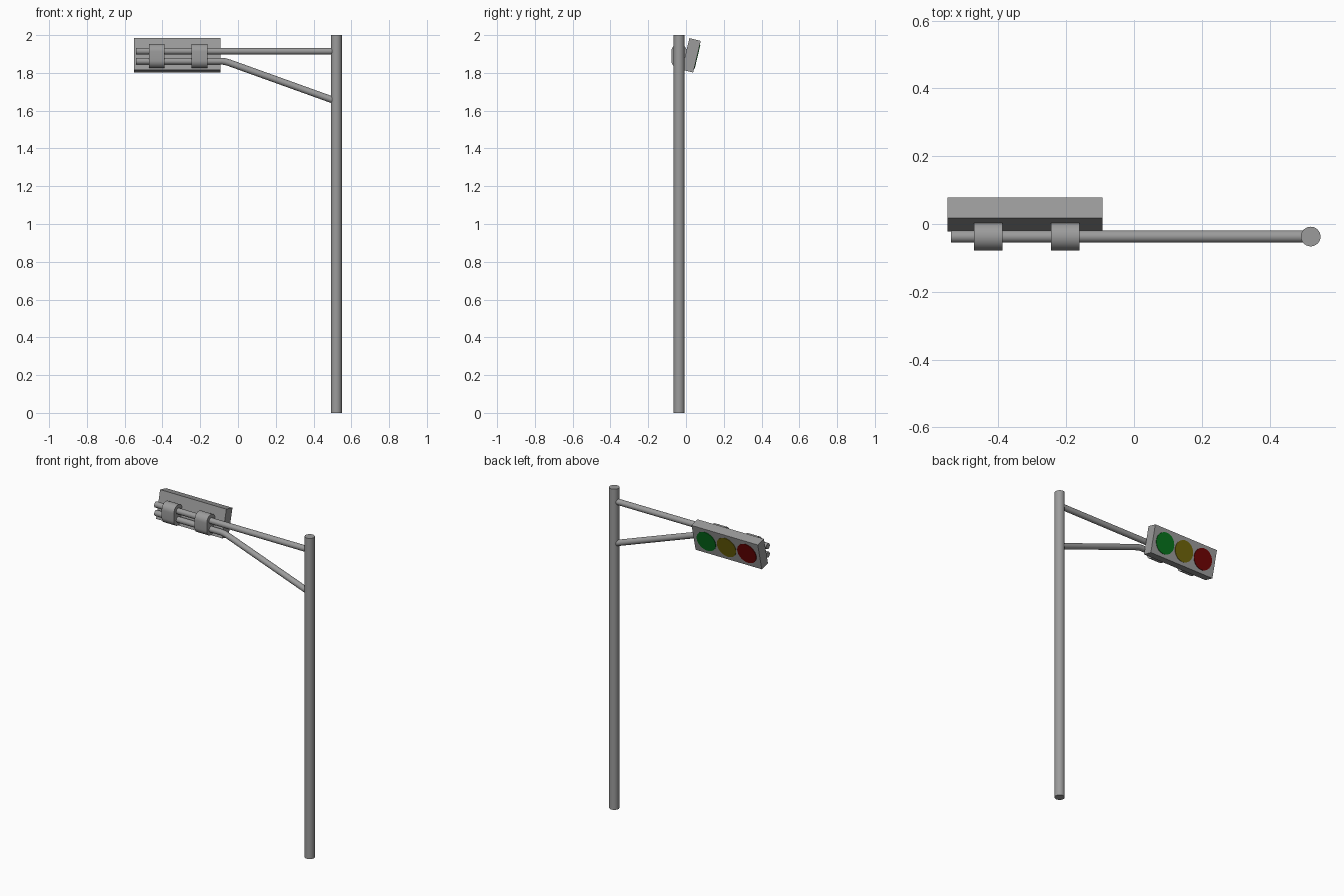
import bpy, bmesh, math
from mathutils import Matrix, Vector

if "Cube" in bpy.data.objects:
    bpy.data.objects.remove(bpy.data.objects["Cube"])

Y = -0.037           # plane of the pole and arms
TILT = math.radians(-13.5)
GREY = bpy.data.materials.new("dark_grey_metal")
GREY.diffuse_color = (0.33, 0.33, 0.33, 1)
GREY.use_nodes = True
GREY.node_tree.nodes["Principled BSDF"].inputs["Base Color"].default_value = GREY.diffuse_color


def finish(name, bm, color=None, smooth=True):
    bmesh.ops.recalc_face_normals(bm, faces=bm.faces[:])
    me = bpy.data.meshes.new(name)
    bm.to_mesh(me)
    bm.free()
    ob = bpy.data.objects.new(name, me)
    bpy.context.collection.objects.link(ob)
    if smooth:
        bpy.ops.object.select_all(action='DESELECT')
        ob.select_set(True)
        bpy.context.view_layer.objects.active = ob
        bpy.ops.object.shade_smooth_by_angle(angle=math.radians(35))
    mat = GREY
    if color:
        mat = bpy.data.materials.new(name)
        mat.diffuse_color = color
        mat.use_nodes = True
        mat.node_tree.nodes["Principled BSDF"].inputs["Base Color"].default_value = mat.diffuse_color
    me.materials.append(mat)
    return ob


def cylinder(name, r, depth, matrix, color=None):
    bm = bmesh.new()
    bmesh.ops.create_cone(bm, cap_ends=True, segments=32, radius1=r, radius2=r,
                          depth=depth, matrix=matrix)
    return finish(name, bm, color)


def tube(name, points, r, sides=24):
    """Sweep a circle along a path in the xz plane, mitred at the bends."""
    pts = [Vector((x, Y, z)) for x, z in points]
    bm = bmesh.new()
    rings = []
    for i, p in enumerate(pts):
        a = (p - pts[max(i - 1, 0)]).normalized()
        b = (pts[min(i + 1, len(pts) - 1)] - p).normalized()
        t = (a + b).normalized()
        n = Vector((-t.z, 0, t.x))
        rings.append([bm.verts.new(p + r * (math.cos(u) * n + math.sin(u) * Vector((0, 1, 0))))
                      for u in (2 * math.pi * k / sides for k in range(sides))])
    for q, s in zip(rings, rings[1:]):
        for k in range(sides):
            j = (k + 1) % sides
            bm.faces.new((q[k], q[j], s[j], s[k]))
    bm.faces.new(rings[0])
    bm.faces.new(rings[-1])
    return finish(name, bm)


def clamp(name, x, width=0.084, r=0.041, z0=1.866, z1=1.913):
    """Stadium-shaped block wrapped round both arms."""
    bm = bmesh.new()
    loop = []
    for zc, start in ((z1, 0), (z0, math.pi)):
        for k in range(17):
            u = start + math.pi * k / 16
            loop.append(bm.verts.new((x - width / 2, Y + r * math.cos(u), zc + r * math.sin(u))))
    face = bm.faces.new(loop)
    ext = bmesh.ops.extrude_face_region(bm, geom=[face], use_keep_orig=True)
    bmesh.ops.translate(bm, vec=(width, 0, 0),
                        verts=[v for v in ext['geom'] if isinstance(v, bmesh.types.BMVert)])
    return finish(name, bm)


# Pole
cylinder("pole", 0.029, 2.0, Matrix.Translation((0.521, Y, 1.0)))

# Straight upper arm and bent lower brace
tube("upper_arm", [(-0.54, 1.915), (0.52, 1.915)], 0.018)
tube("lower_arm", [(-0.54, 1.862), (-0.085, 1.862), (-0.065, 1.859),
                   (-0.045, 1.853), (0.52, 1.650)], 0.018)

# Clamps
for i, x in enumerate((-0.43, -0.203)):
    clamp(f"clamp_{i + 1}", x)

# Tilted signal housing
frame = Matrix.Translation((-0.3215, 0.028, 1.893)) @ Matrix.Rotation(TILT, 4, 'X')
bm = bmesh.new()
bmesh.ops.create_cube(bm, size=1, matrix=frame @ Matrix.Diagonal((0.457, 0.062, 0.172, 1)))
finish("signal_housing", bm, smooth=False)

# Lamps on the rear-facing side
for name, dx, col in (("red_lamp", -0.14, (0.16, 0.001, 0.001, 1)),
                      ("yellow_lamp", 0.0, (0.16, 0.13, 0.003, 1)),
                      ("green_lamp", 0.14, (0.002, 0.17, 0.012, 1))):
    m = frame @ Matrix.Translation((dx, 0.030, 0)) @ Matrix.Rotation(math.pi / 2, 4, 'X')
    cylinder(name, 0.065, 0.008, m, col)
